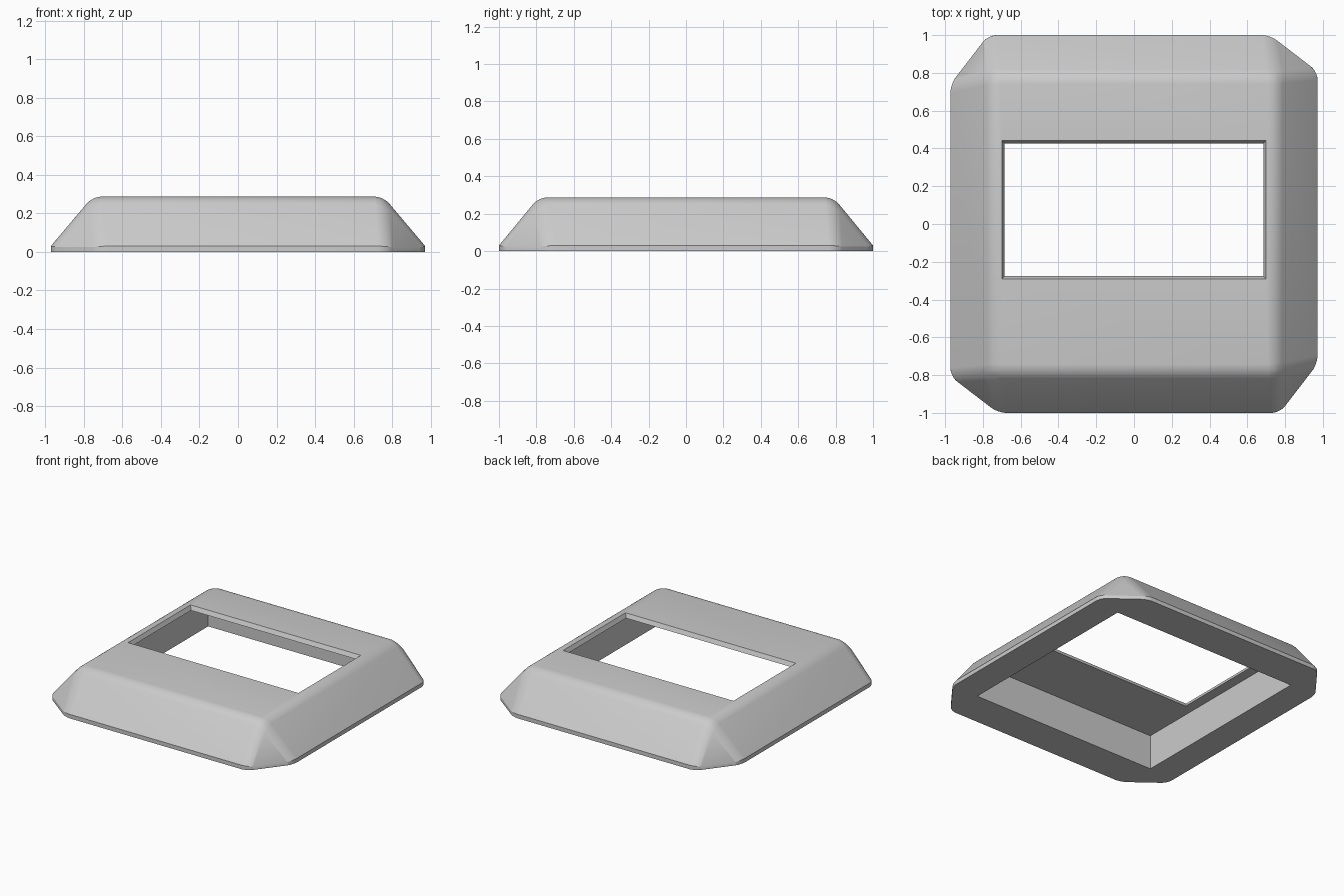
import bpy, bmesh

cube = bpy.data.objects.get("Cube")
if cube:
    bpy.data.objects.remove(cube, do_unlink=True)

RIM, CEILING, TOP = 0.03, 0.256, 0.287

grey = bpy.data.materials.new("light_grey")
grey.use_nodes = True
colour = (0.6, 0.6, 0.6, 1.0)
grey.diffuse_color = colour
grey.node_tree.nodes["Principled BSDF"].inputs["Base Color"].default_value = colour


def hull_object(name, points, fillet=0.0):
    """Convex solid around the points, with optional rounded upper edges."""
    bm = bmesh.new()
    for p in points:
        bm.verts.new(p)
    bmesh.ops.convex_hull(bm, input=bm.verts[:])
    bmesh.ops.dissolve_limit(bm, angle_limit=0.01, verts=bm.verts[:], edges=bm.edges[:])
    if fillet:
        # Round everything except the two horizontal rim loops
        edges = [e for e in bm.edges
                 if not (max(v.co.z for v in e.verts) < RIM + 0.01
                         and abs(e.verts[0].co.z - e.verts[1].co.z) < 0.001)]
        bmesh.ops.bevel(bm, geom=edges, offset=fillet, offset_type='OFFSET',
                        segments=6, profile=0.5, affect='EDGES', clamp_overlap=True)
    bmesh.ops.recalc_face_normals(bm, faces=bm.faces[:])
    mesh = bpy.data.meshes.new(name)
    bm.to_mesh(mesh)
    bm.free()
    mesh.materials.append(grey)
    obj = bpy.data.objects.new(name, mesh)
    bpy.context.collection.objects.link(obj)
    return obj


def rectangle(x, y0, y1, z):
    return [(sx * x, y, z) for sx in (-1, 1) for y in (y0, y1)]


# Cover body: clipped-corner base, short upright rim, sloped sides, flat top
corners = [(0.72, 1.0), (0.972, 0.807), (0.972, -0.74), (0.772, -1.0)]
outline = corners + [(-x, -y) for x, y in corners]
points = [(x, y, z) for x, y in outline for z in (0, RIM)]
points += rectangle(0.755, -0.788, 0.788, TOP)
cover = hull_object("bezel_cover", points, fillet=0.045)

# Hollow underside and slightly tapered window
cavity = hull_object("cavity_cutter",
                     rectangle(0.76, -0.735, 0.735, -0.1)
                     + rectangle(0.76, -0.735, 0.735, CEILING))
window = hull_object("window_cutter",
                     rectangle(0.678, -0.269, 0.42, CEILING - 0.015)
                     + rectangle(0.707, -0.297, 0.45, TOP + 0.015))

bpy.ops.object.select_all(action='DESELECT')
bpy.context.view_layer.objects.active = cover
cover.select_set(True)
for cutter in (cavity, window):
    cutter.hide_render = True
    mod = cover.modifiers.new(cutter.name, 'BOOLEAN')
    mod.operation = 'DIFFERENCE'
    mod.solver = 'EXACT'
    mod.object = cutter
    bpy.ops.object.modifier_apply(modifier=mod.name)
    bpy.data.objects.remove(cutter, do_unlink=True)

# Smooth fillets, crisp edges
bpy.ops.object.shade_smooth_by_angle(angle=0.5)
